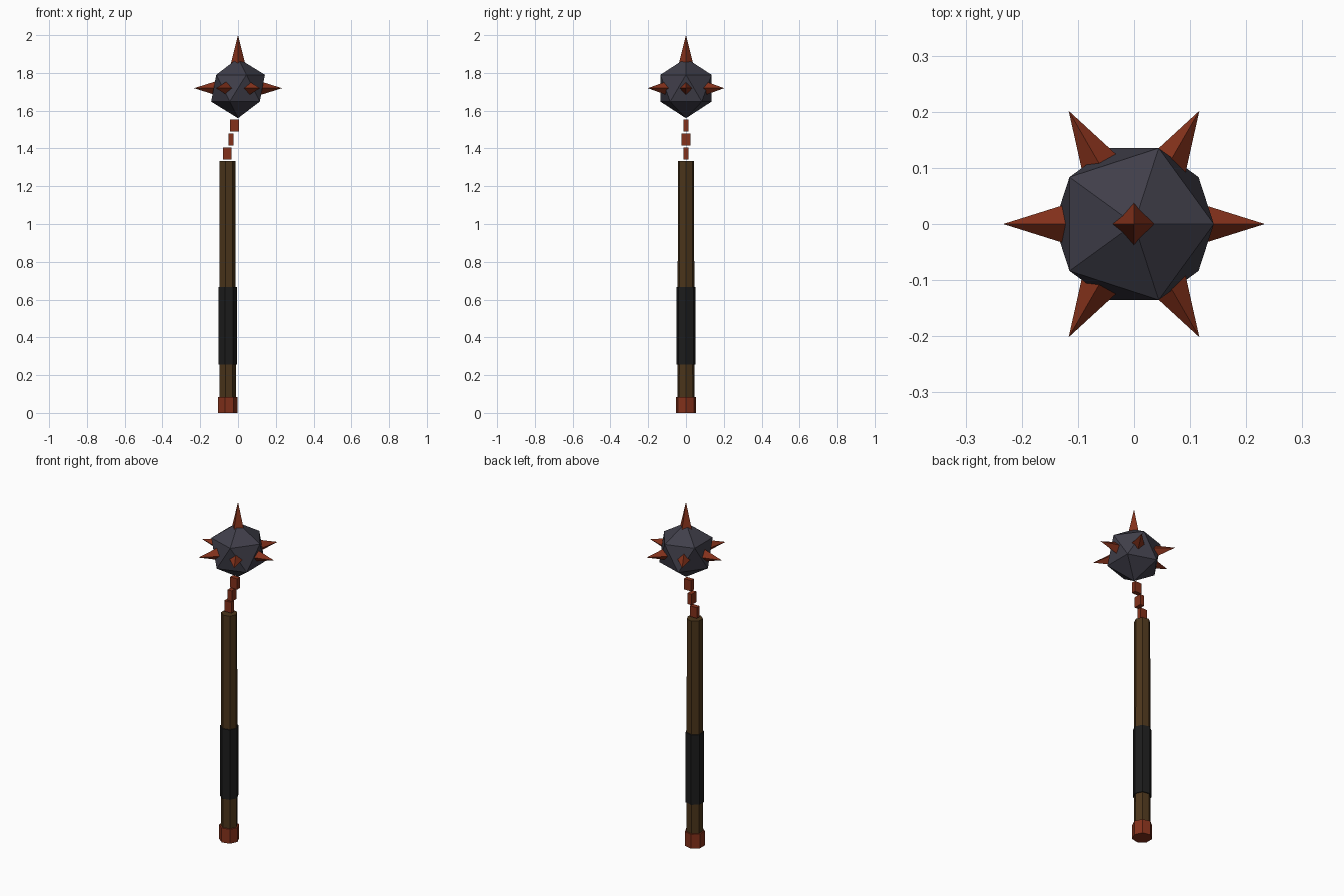
import bpy, bmesh
from math import radians
from mathutils import Matrix, Vector

if "Cube" in bpy.data.objects:
    bpy.data.objects.remove(bpy.data.objects["Cube"], do_unlink=True)


def material(name, rgb):
    mat = bpy.data.materials.new(name)
    mat.use_nodes = True
    mat.diffuse_color = (*rgb, 1)
    mat.node_tree.nodes["Principled BSDF"].inputs["Base Color"].default_value = (*rgb, 1)
    return mat


iron = material("dark iron", (0.051, 0.049, 0.068))
rust = material("rusty metal", (0.231, 0.031, 0.011))
wood = material("dark wood", (0.072, 0.036, 0.011))
leather = material("black leather", (0.012, 0.012, 0.012))


def finish(name, bm, mat):
    mesh = bpy.data.meshes.new(name)
    bm.to_mesh(mesh)
    bm.free()
    mesh.materials.append(mat)
    obj = bpy.data.objects.new(name, mesh)
    bpy.context.collection.objects.link(obj)
    return obj


def shaft(name, z0, z1, r0, r1, mat):
    """Seven-sided upright rod with one corner pointing along +x."""
    bm = bmesh.new()
    place = Matrix.Translation((GRIP_X, 0, (z0 + z1) / 2)) @ Matrix.Rotation(radians(-90), 4, "Z")
    bmesh.ops.create_cone(bm, cap_ends=True, segments=7, radius1=r0, radius2=r1,
                          depth=z1 - z0, matrix=place)
    return finish(name, bm, mat)


def spike(name, rotation, radius, start, tip):
    """Four-sided spike leaving the head centre along the rotated z axis."""
    bm = bmesh.new()
    place = Matrix.Translation(HEAD) @ rotation @ Matrix.Translation((0, 0, (start + tip) / 2))
    bmesh.ops.create_cone(bm, cap_ends=True, segments=4, radius1=radius, radius2=0,
                          depth=tip - start, matrix=place)
    bmesh.ops.remove_doubles(bm, verts=bm.verts, dist=0.0001)
    return finish(name, bm, rust)


GRIP_X = -0.057
HEAD = Vector((0, 0, 1.719))

# Handle with grip wrap and pommel
shaft("handle", 0.01, 1.333, 0.046, 0.044, wood)
shaft("grip_wrap", 0.256, 0.667, 0.051, 0.051, leather)
shaft("pommel", 0, 0.084, 0.0545, 0.0545, rust)

# Chain links, alternately turned a quarter
for i in range(3):
    bm = bmesh.new()
    wide, thin = 0.046, 0.027
    size = (thin, wide) if i == 1 else (wide, thin)
    place = Matrix.Translation((GRIP_X + 0.019 * i, 0, 1.373 + 0.0745 * i))
    bmesh.ops.create_cube(bm, size=1, matrix=place @ Matrix.Diagonal((*size, 0.063, 1)))
    finish(f"chain_link_{i + 1}", bm, rust)

# Faceted head
bm = bmesh.new()
bmesh.ops.create_icosphere(bm, subdivisions=1, radius=0.159, matrix=Matrix.Translation(HEAD))
finish("head", bm, iron)

# Spikes: one on top, six around the middle
spike("top_spike", Matrix.Identity(4), 0.041, 0.118, 0.281)
for i in range(6):
    turn = Matrix.Rotation(radians(60 * i), 4, "Z") @ Matrix.Rotation(radians(90), 4, "Y")
    spike(f"side_spike_{i + 1}", turn, 0.038, 0.112, 0.233)
